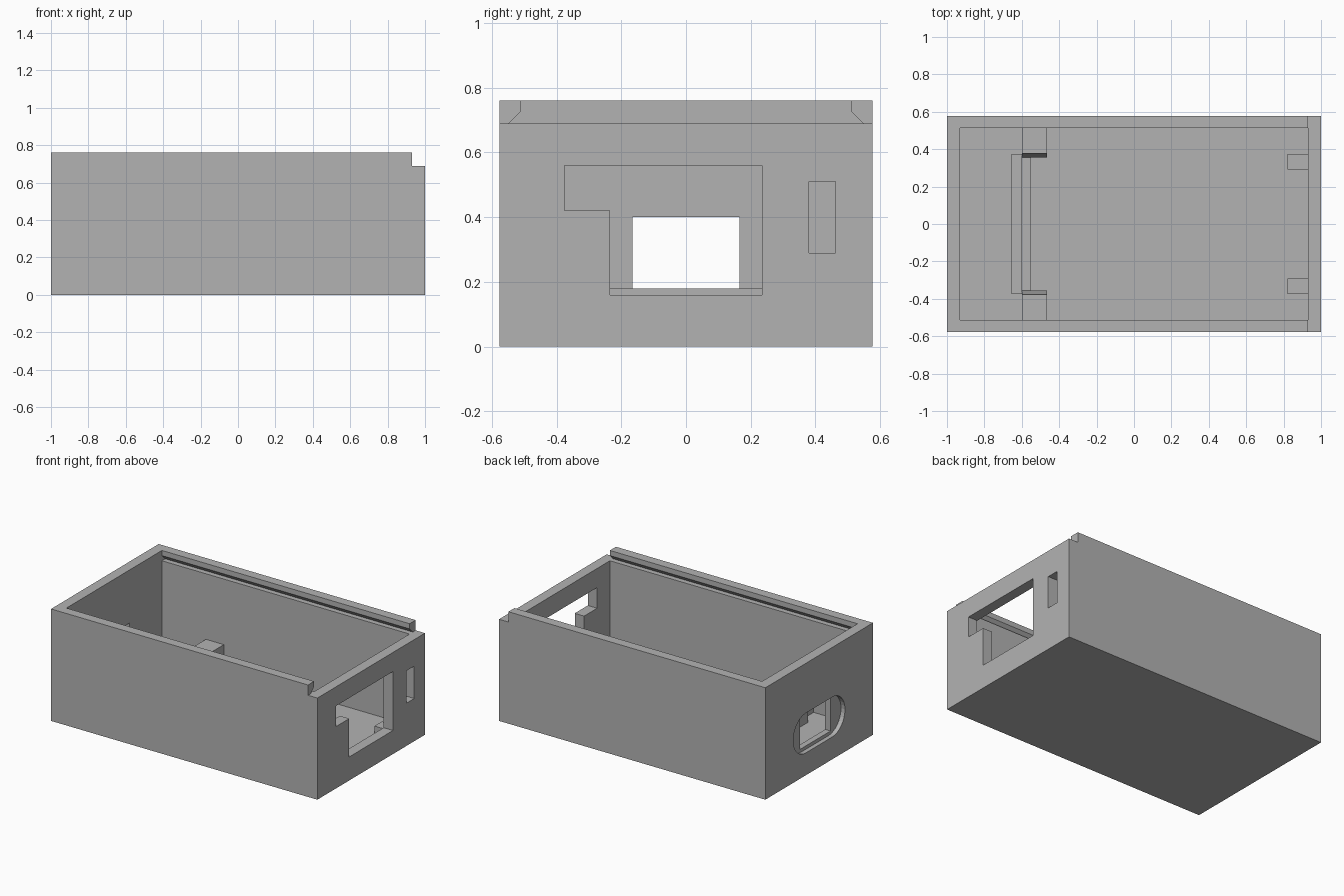
import bpy, bmesh, math
from mathutils import Vector

if "Cube" in bpy.data.objects:
    bpy.data.objects.remove(bpy.data.objects["Cube"], do_unlink=True)

grey = bpy.data.materials.new("plain_grey")
grey.use_nodes = True
grey.diffuse_color = (0.45, 0.45, 0.45, 1)
grey.node_tree.nodes["Principled BSDF"].inputs["Base Color"].default_value = grey.diffuse_color

# Overall sizes
HALF_Y, IN_Y, IN_X, TOP, LIP, FLOOR = 0.577, 0.512, 0.93, 0.76, 0.69, 0.07


def prism(name, profile, x0, x1):
    """Extrude a (y, z) profile along x."""
    bm = bmesh.new()
    face = bm.faces.new([bm.verts.new((x0, y, z)) for y, z in profile])
    new = bmesh.ops.extrude_face_region(bm, geom=[face])["geom"]
    moved = [v for v in new if isinstance(v, bmesh.types.BMVert)]
    bmesh.ops.translate(bm, verts=moved, vec=Vector((x1 - x0, 0, 0)))
    bmesh.ops.recalc_face_normals(bm, faces=bm.faces[:])
    mesh = bpy.data.meshes.new(name)
    bm.to_mesh(mesh)
    bm.free()
    mesh.materials.append(grey)
    obj = bpy.data.objects.new(name, mesh)
    bpy.context.collection.objects.link(obj)
    return obj


def box(name, x0, x1, y0, y1, z0, z1):
    return prism(name, [(y0, z0), (y1, z0), (y1, z1), (y0, z1)], x0, x1)


def cut(target, cutter):
    mod = target.modifiers.new("cut", "BOOLEAN")
    mod.operation, mod.solver, mod.object = "DIFFERENCE", "EXACT", cutter
    bpy.context.view_layer.objects.active = target
    bpy.ops.object.modifier_apply(modifier=mod.name)
    bpy.data.objects.remove(cutter, do_unlink=True)


# Case body, hollowed with a dovetail groove for a sliding lid
case = box("case", -1, 1, -HALF_Y, HALF_Y, 0, TOP)
half = [(IN_Y, FLOOR), (IN_Y, LIP), (0.547, LIP), (IN_Y, 0.725), (IN_Y, 0.9)]
cavity = half + [(-y, z) for y, z in reversed(half)]
cut(case, prism("cavity_cutter", cavity, -IN_X, IN_X))
cut(case, box("lip_cutter", IN_X, 1.1, -0.7, 0.7, LIP, 0.9))

# Stepped port opening and narrow slot in the right end
port = [(-0.235, 0.16), (0.235, 0.16), (0.235, 0.56),
        (-0.375, 0.56), (-0.375, 0.42), (-0.235, 0.42)]
cut(case, prism("port_cutter", port, 0.9, 1.1))
cut(case, box("slot_cutter", 0.9, 1.1, 0.38, 0.462, 0.29, 0.51))

# Rounded recess with a rectangular opening in the left end
R, OFFSET, MID = 0.135, 0.142, 0.287
stadium = []
for side in (1, -1):
    for i in range(17):
        a = math.pi * i / 16 - math.pi / 2
        stadium.append((side * (OFFSET + R * math.cos(a)), MID + side * R * math.sin(a)))
cut(case, prism("recess_cutter", stadium, -1.1, -0.97))
cut(case, box("opening_cutter", -1.1, -0.9, -0.165, 0.165, 0.175, 0.4))

# Board supports on the floor
base = FLOOR - 0.01
box("stop_bar", -0.655, -0.6, -0.375, 0.375, base, 0.18)
box("ledge_bar", -0.6, -0.55, -0.36, 0.36, base, 0.12)
for side, label in ((1, "left"), (-1, "right")):
    bracket = [(0.355, base), (0.355, 0.12), (0.378, 0.245),
               (IN_Y + 0.01, 0.245), (IN_Y + 0.01, base)]
    prism("bracket_" + label, [(side * y, z) for y, z in bracket], -0.6, -0.465)
    y0, y1 = sorted((side * 0.292, side * 0.373))
    box("post_" + label, 0.82, IN_X + 0.01, y0, y1, base, 0.12)
